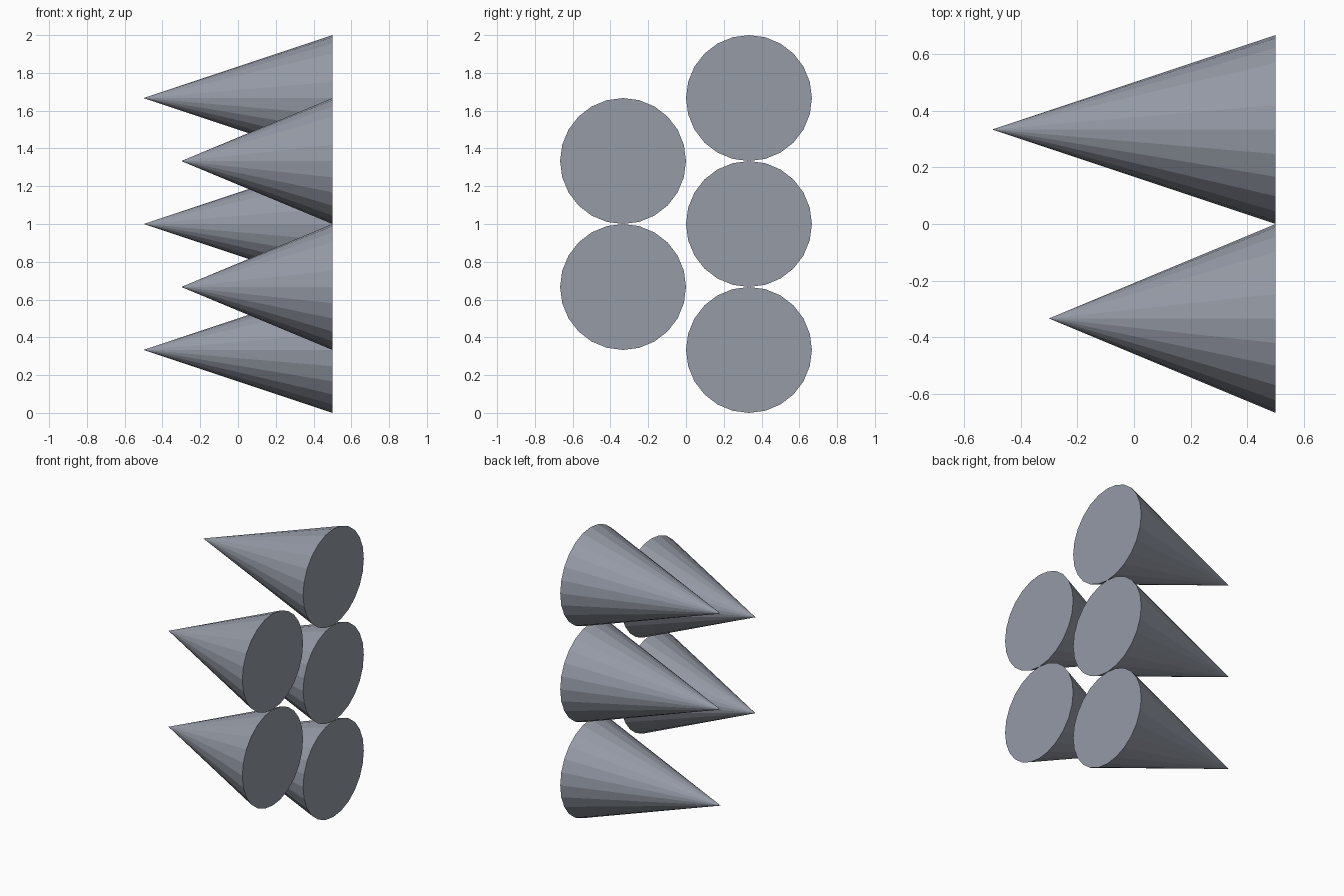
import bpy, math

if "Cube" in bpy.data.objects:
    bpy.data.objects.remove(bpy.data.objects["Cube"])

# One flat blue-grey colour
grey = bpy.data.materials.new("blue_grey")
grey.diffuse_color = (0.30, 0.325, 0.38, 1)
grey.use_nodes = True
grey.node_tree.nodes["Principled BSDF"].inputs["Base Color"].default_value = grey.diffuse_color

R = 1 / 3       # base radius
BASE_X = 0.5    # all bases share this plane


def spike(name, y, z, length):
    """Solid cone lying along x, base on BASE_X, tip towards -x."""
    bpy.ops.mesh.primitive_cone_add(
        vertices=24, radius1=R, radius2=0, depth=length,
        location=(BASE_X - length / 2, y, z),
        rotation=(0, -math.pi / 2, 0))
    ob = bpy.context.object
    ob.name = name
    ob.data.materials.append(grey)


# Back column: three long cones
for i in range(3):
    spike(f"long_cone_{i + 1}", R, R + 2 * R * i, 1.0)

# Front column: two shorter cones, staggered by half a step
for i in range(2):
    spike(f"short_cone_{i + 1}", -R, 2 * R + 2 * R * i, 0.8)
